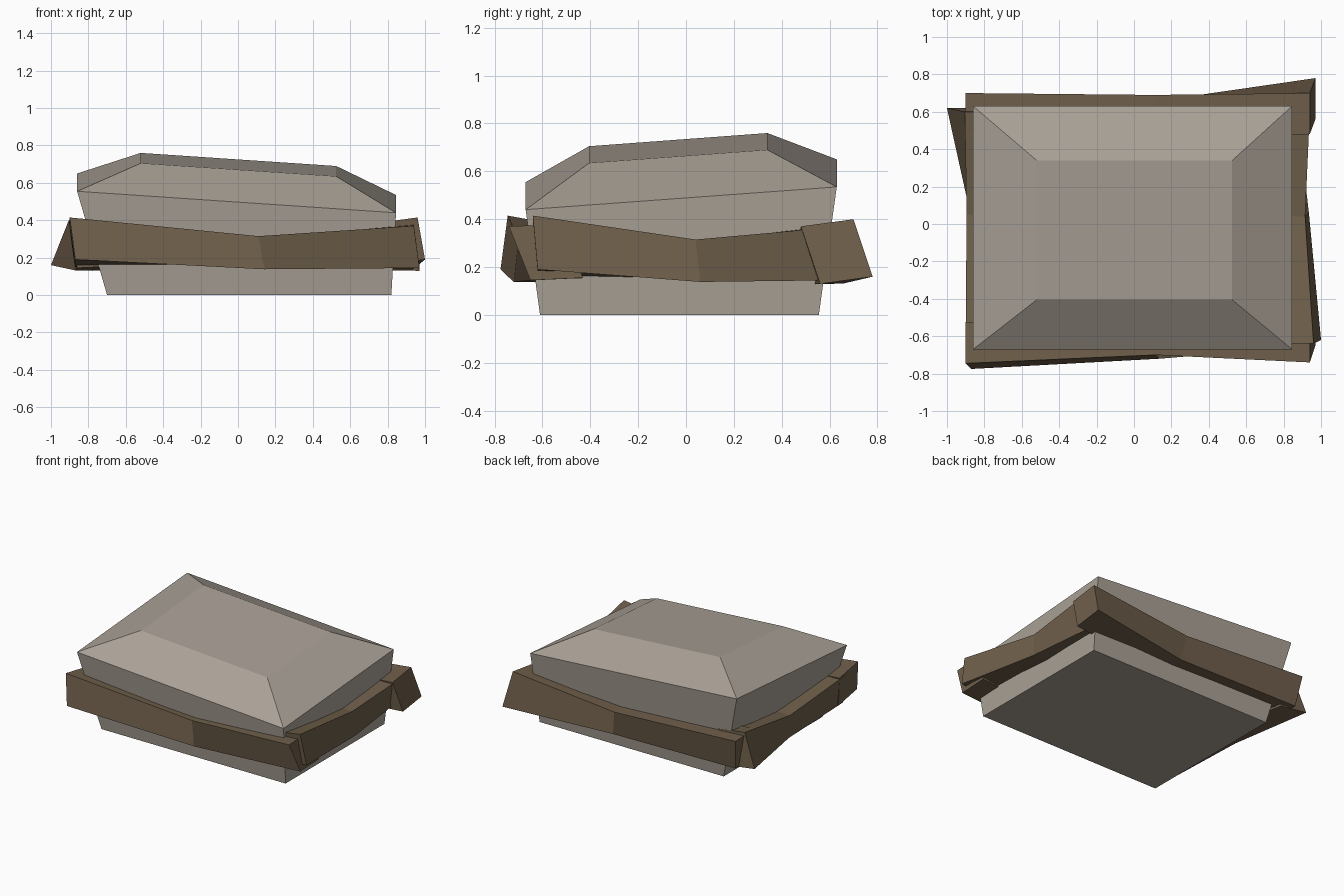
import bpy
import bmesh
from mathutils import Vector

if "Cube" in bpy.data.objects:
    bpy.data.objects.remove(bpy.data.objects["Cube"])


def material(name, color):
    m = bpy.data.materials.new(name)
    m.diffuse_color = (*color, 1)
    m.use_nodes = True
    m.node_tree.nodes["Principled BSDF"].inputs["Base Color"].default_value = m.diffuse_color
    return m


stone = material("warm grey stone", (0.40, 0.355, 0.305))
wood = material("brown wood", (0.16, 0.115, 0.07))


def loft(name, rings, mat):
    """Skin a stack of four-cornered rings and cap both ends."""
    bm = bmesh.new()
    loops = [[bm.verts.new(p) for p in ring] for ring in rings]
    for a, b in zip(loops, loops[1:]):
        for i in range(4):
            j = (i + 1) % 4
            bm.faces.new((a[i], a[j], b[j], b[i]))
    bm.faces.new(loops[0][::-1])
    bm.faces.new(loops[-1])
    bmesh.ops.recalc_face_normals(bm, faces=bm.faces)
    me = bpy.data.meshes.new(name)
    bm.to_mesh(me)
    bm.free()
    me.materials.append(mat)
    ob = bpy.data.objects.new(name, me)
    bpy.context.collection.objects.link(ob)
    return ob


def ring(x0, x1, y0, y1, z):
    return [(x0, y0, z[0]), (x1, y0, z[1]), (x1, y1, z[2]), (x0, y1, z[3])]


# Stone block: narrow base, flared tilted shoulder, inset tilted top
loft("stone_block", [
    ring(-0.70, 0.82, -0.61, 0.555, (0, 0, 0, 0)),
    ring(-0.86, 0.845, -0.67, 0.63, (0.555, 0.44, 0.535, 0.65)),
    ring(-0.52, 0.525, -0.405, 0.34, (0.705, 0.635, 0.69, 0.76)),
], stone)


def board(name, inward, sections, thick=0.22):
    """Sagging board; each section is outer top, outer bottom, inner z shift."""
    rings = []
    for top, bottom, dz in sections:
        step = Vector((*inward, 0)) * thick + Vector((0, 0, dz))
        t, b = Vector(top), Vector(bottom)
        rings.append([t, b, b + step, t + step])
    loft(name, rings, wood)


# Wooden boards wrapped around the block
board("front_board", (0, 1), [
    ((-0.90, -0.745, 0.415), (-0.87, -0.775, 0.19), -0.04),
    ((0.11, -0.70, 0.315), (0.14, -0.72, 0.138), 0),
    ((0.94, -0.74, 0.37), (0.97, -0.65, 0.145), 0.01)])
board("right_board", (-1, 0), [
    ((0.96, -0.64, 0.415), (1.0, -0.62, 0.19), -0.03),
    ((0.915, 0.04, 0.315), (0.935, 0.06, 0.138), 0),
    ((0.94, 0.60, 0.365), (0.87, 0.62, 0.145), 0.01)])
board("back_board", (0, -1), [
    ((0.94, 0.70, 0.40), (0.97, 0.78, 0.16), -0.03),
    ((0.11, 0.69, 0.315), (0.14, 0.66, 0.132), 0),
    ((-0.90, 0.70, 0.37), (-0.87, 0.66, 0.145), 0.01)])
board("left_board", (1, 0), [
    ((-0.905, 0.60, 0.40), (-1.0, 0.62, 0.16), -0.03),
    ((-0.895, 0.05, 0.315), (-0.87, 0.03, 0.132), 0),
    ((-0.90, -0.60, 0.37), (-0.86, -0.62, 0.145), 0.01)])
